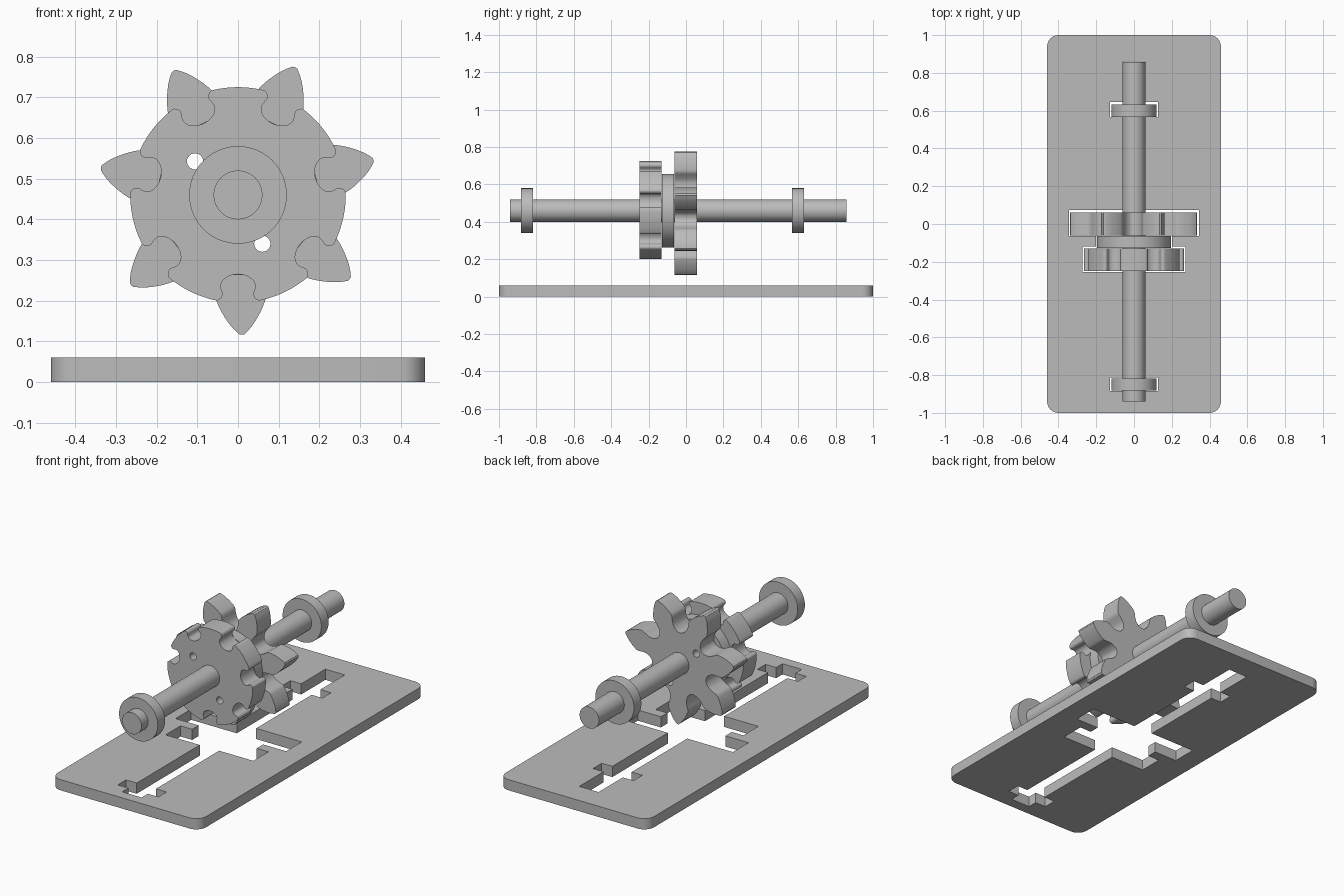
import bpy
import bmesh
from math import sin, cos, pi, radians
from mathutils import Vector

old = bpy.data.objects.get("Cube")
if old:
    bpy.data.objects.remove(old, do_unlink=True)

AXIS_Z = 0.46   # height of the shaft axis
TEETH = 7

gray = bpy.data.materials.new("plain_gray")
gray.use_nodes = True
color = (0.5, 0.5, 0.5, 1)
gray.diffuse_color = color
gray.node_tree.nodes["Principled BSDF"].inputs["Base Color"].default_value = color


def circle(radius, n=64, cx=0, cy=0):
    return [(cx + radius * cos(2 * pi * i / n), cy + radius * sin(2 * pi * i / n))
            for i in range(n)]


def smooth_path(points, steps=3):
    """Catmull-Rom samples through the points, ends included."""
    p = [Vector(q) for q in points]
    p = [p[0]] + p + [p[-1]]
    out = []
    for a, b, c, d in zip(p, p[1:], p[2:], p[3:]):
        for k in range(steps):
            t = k / steps
            out.append(0.5 * (2 * b + (c - a) * t + (2 * a - 5 * b + 4 * c - d) * t * t
                              + (3 * b - a - 3 * c + d) * t ** 3))
    return out + [p[-1]]


def repeat_around(half, phase):
    """Mirror a half profile (radial, sideways) and repeat it for each tooth."""
    pitch = half[::-1] + [Vector((q.x, -q.y)) for q in half]
    pitch = [Vector((q.x, -q.y)) for q in pitch]
    out = []
    for i in range(TEETH):
        a = phase + 2 * pi * i / TEETH
        for q in pitch:
            v = (q.x * cos(a) - q.y * sin(a), q.x * sin(a) + q.y * cos(a))
            if not out or (Vector(v) - Vector(out[-1])).length > 0.0005:
                out.append(v)
    if (Vector(out[0]) - Vector(out[-1])).length < 0.0005:
        out.pop()
    return out


def extrude_outline(name, loops, low, high, upright=True):
    """Fill outlines (later loops are holes), extruded along y or along z."""
    curve = bpy.data.curves.new(name, "CURVE")
    curve.dimensions = "2D"
    curve.fill_mode = "BOTH"
    curve.extrude = (high - low) / 2
    for loop in loops:
        spline = curve.splines.new("POLY")
        spline.points.add(len(loop) - 1)
        for point, (x, y) in zip(spline.points, loop):
            point.co = (x, y, 0, 1)
        spline.use_cyclic_u = True
    obj = bpy.data.objects.new(name, curve)
    bpy.context.collection.objects.link(obj)
    middle = (low + high) / 2
    if upright:
        obj.rotation_euler.x = pi / 2
        obj.location = (0, middle, AXIS_Z)
    else:
        obj.location.z = middle
    bpy.ops.object.select_all(action="DESELECT")
    obj.select_set(True)
    bpy.context.view_layer.objects.active = obj
    bpy.ops.object.convert(target="MESH")
    obj = bpy.context.view_layer.objects.active
    bm = bmesh.new()
    bm.from_mesh(obj.data)
    bmesh.ops.remove_doubles(bm, verts=bm.verts, dist=0.0001)
    bmesh.ops.recalc_face_normals(bm, faces=bm.faces)
    bm.to_mesh(obj.data)
    bm.free()
    obj.data.materials.clear()
    obj.data.materials.append(gray)
    bpy.ops.object.shade_smooth_by_angle(angle=radians(30))
    return obj


# Base plate: rounded rectangle with a slot in the outline of the shaft assembly
corner = 0.06
plate = []
for quarter, (sx, sy) in enumerate([(1, 1), (-1, 1), (-1, -1), (1, -1)]):
    for k in range(9):
        a = (quarter + k / 8) * pi / 2
        plate.append((sx * (0.46 - corner) + corner * cos(a),
                      sy * (1 - corner) + corner * sin(a)))

# Slot steps: half width, and the y where each step ends
steps = [(0.06, -0.885), (0.126, -0.812), (0.06, -0.253), (0.272, -0.12),
         (0.2, -0.063), (0.343, 0.075), (0.06, 0.567), (0.126, 0.645), (0.06, 0.86)]
side, y = [], -0.94
for width, end in steps:
    side += [(width, y), (width, end)]
    y = end
slot = side + [(-x, y) for x, y in reversed(side)]
extrude_outline("base_plate", [plate, slot], 0, 0.06, upright=False)

# Shaft, end collars
extrude_outline("shaft", [circle(0.06)], -0.94, 0.857)
extrude_outline("front_collar", [circle(0.12)], -0.882, -0.818)
extrude_outline("back_collar", [circle(0.12)], 0.567, 0.632)

# Two pin holes pass through the gears and the spacer
holes = [circle(0.02, 24, 0.134 * cos(a), 0.134 * sin(a))
         for a in (radians(142), radians(-63.5))]

# Toothed gear: half a tooth from tip to valley
tooth = [Vector((0.344, 0))] + smooth_path(
    [(0.343, 0.006), (0.325, 0.024), (0.3, 0.041), (0.275, 0.054), (0.252, 0.061),
     (0.225, 0.054), (0.2, 0.05), (0.18, 0.054), (0.163, 0.063), (0.155, 0.0746)])
extrude_outline("toothed_gear", [repeat_around(tooth, radians(271.6))] + holes, -0.061, 0.06)

# Notched gear: half a pocket with flared lips, then the outer rim
pocket = smooth_path(
    [(0.195, 0), (0.198, 0.018), (0.207, 0.034), (0.22, 0.042), (0.232, 0.041),
     (0.243, 0.038), (0.253, 0.041), (0.259, 0.049)])
pocket += [Vector((0.265 * cos(a), 0.265 * sin(a)))
           for a in [radians(11.5) + (pi / TEETH - radians(11.5)) * k / 6 for k in range(7)]]
extrude_outline("notched_gear", [repeat_around(pocket, radians(270))] + holes, -0.248, -0.131)

# Spacer disc between the gears
extrude_outline("spacer_disc", [circle(0.197)] + holes, -0.128, -0.064)
